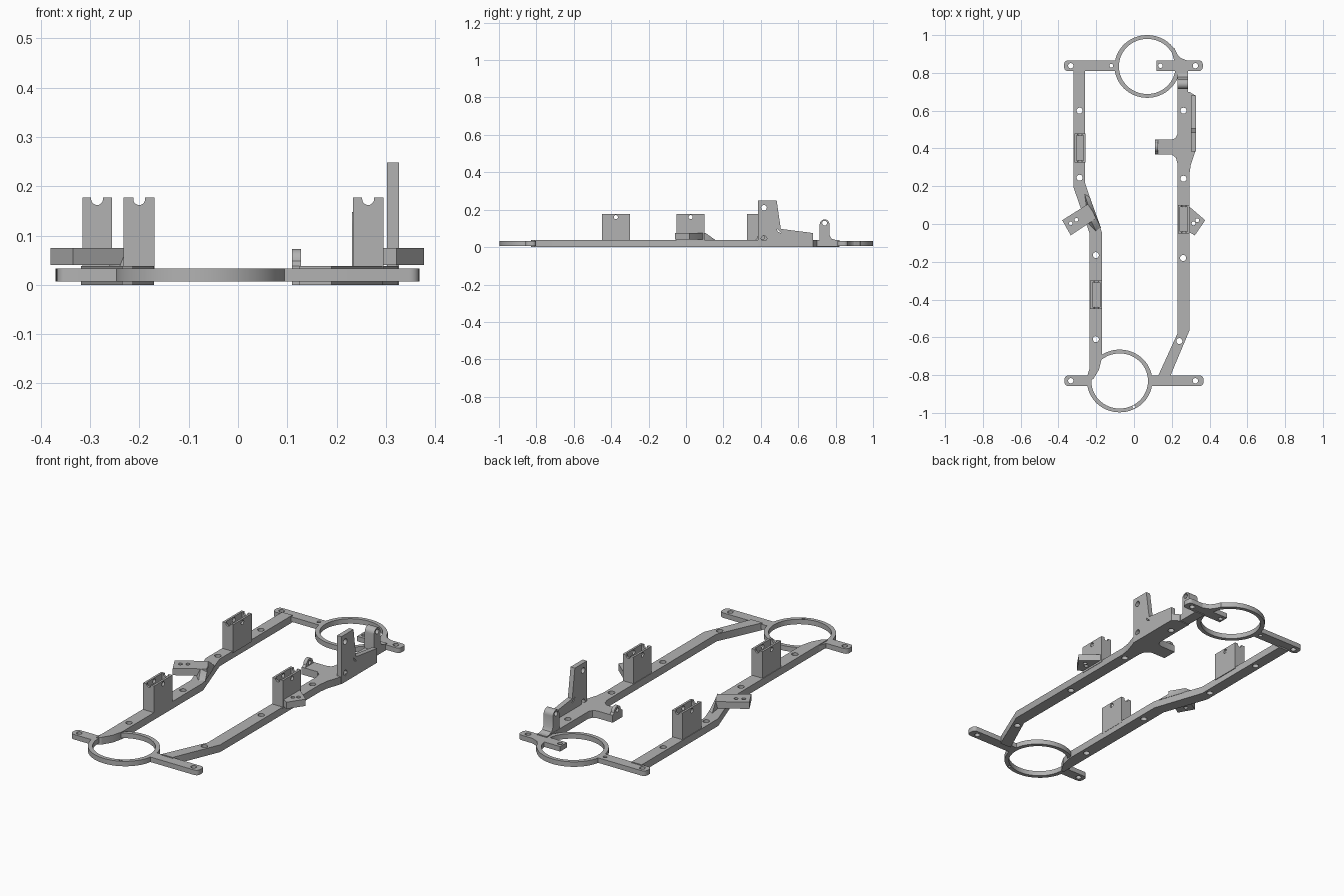
import bpy, bmesh, math
from mathutils import Matrix

cube = bpy.data.objects.get("Cube")
if cube:
    bpy.data.objects.remove(cube)

grey = bpy.data.materials.new("plain grey")
grey.use_nodes = True
colour = (0.45, 0.45, 0.45, 1)
grey.diffuse_color = colour
grey.node_tree.nodes["Principled BSDF"].inputs["Base Color"].default_value = colour

TOP = 0.038           # top of the rails
RING_Z = (0.007, 0.033)
# Profile planes: columns are the world directions of profile x, profile y, depth
AXES = {
    "XY": Matrix(((1, 0, 0), (0, 1, 0), (0, 0, 1))),
    "YZ": Matrix(((0, 0, 1), (1, 0, 0), (0, 1, 0))),
    "XZ": Matrix(((1, 0, 0), (0, 0, -1), (0, 1, 0))),
}


def finish(name, mesh):
    mesh.materials.clear()
    mesh.materials.append(grey)
    obj = bpy.data.objects.new(name, mesh)
    bpy.context.collection.objects.link(obj)
    bpy.ops.object.select_all(action='DESELECT')
    obj.select_set(True)
    bpy.context.view_layer.objects.active = obj
    bpy.ops.object.shade_smooth_by_angle(angle=math.radians(30))
    return obj


def arc(cx, cy, rx, ry, a0, a1, n):
    steps = [math.radians(a0 + (a1 - a0) * i / n) for i in range(n + 1)]
    return [(cx + rx * math.cos(a), cy + ry * math.sin(a)) for a in steps]


def oval(cx, cy, rx, ry=None, n=20):
    return arc(cx, cy, rx, ry or rx, 0, 360, n)[:-1]


def plate(name, outline, d0, d1, holes=(), plane="XY"):
    """Extrude an outline with openings between two depths."""
    curve = bpy.data.curves.new(name, 'CURVE')
    curve.dimensions = '2D'
    curve.fill_mode = 'BOTH'
    curve.extrude = (d1 - d0) / 2
    for loop in [outline, *holes]:
        spline = curve.splines.new('POLY')
        spline.points.add(len(loop) - 1)
        for point, (u, v) in zip(spline.points, loop):
            point.co = (u, v, 0, 1)
        spline.use_cyclic_u = True
    temp = bpy.data.objects.new(name, curve)
    bpy.context.collection.objects.link(temp)
    graph = bpy.context.evaluated_depsgraph_get()
    mesh = bpy.data.meshes.new_from_object(temp.evaluated_get(graph))
    bpy.data.objects.remove(temp)
    bm = bmesh.new()
    bm.from_mesh(mesh)
    depth = -(d0 + d1) / 2 if plane == "XZ" else (d0 + d1) / 2
    bm.transform(AXES[plane].to_4x4() @ Matrix.Translation((0, 0, depth)))
    bmesh.ops.remove_doubles(bm, verts=bm.verts, dist=1e-5)
    bmesh.ops.recalc_face_normals(bm, faces=bm.faces)
    bm.to_mesh(mesh)
    bm.free()
    return finish(name, mesh)


def rect(x0, x1, y0, y1):
    return [(x0, y0), (x1, y0), (x1, y1), (x0, y1)]


def hull(name, points):
    bm = bmesh.new()
    for p in points:
        bm.verts.new(p)
    bmesh.ops.convex_hull(bm, input=bm.verts)
    mesh = bpy.data.meshes.new(name)
    bm.to_mesh(mesh)
    bm.free()
    return finish(name, mesh)


def tab(name, root, tip, y, holes):
    """Flat mounting tab with rounded corners at the tip."""
    s, r, h = (1 if tip > root else -1), 0.02, 0.028
    corner = arc(0, 0, r, r, 0, 90, 5)
    upper = [(tip - s * r + s * u, y + h - r + v) for u, v in corner]
    lower = [(u, 2 * y - v) for u, v in reversed(upper)]
    plate(name, [(root, y - h)] + lower + upper + [(root, y + h)], *RING_Z,
          [oval(x, y, size) for x, size in holes])


# Rings and mounting tabs
for name, x, y in (("front", -0.076, -0.831), ("back", 0.07, 0.834)):
    holes = [oval(x, y, 0.15, 0.146, 64)]
    if name == "front":
        holes.append(oval(0, -0.968, 0.008, n=12))
    plate(name + "_ring", oval(x, y, 0.173, 0.166, 64), *RING_Z, holes)
tab("front_right_tab", -0.235, -0.368, -0.83, [(-0.335, 0.014)])
tab("front_left_tab", 0.08, 0.368, -0.83, [(0.325, 0.014)])
tab("back_right_tab", -0.085, -0.37, 0.838, [(-0.335, 0.014), (-0.12, 0.01)])
tab("back_left_tab", 0.12, 0.364, 0.838, [(0.325, 0.014), (0.14, 0.012)])
plate("back_tab_fillet", [(0.19, 0.945), (0.215, 0.93), (0.228, 0.9), (0.245, 0.88),
                          (0.28, 0.866), (0.28, 0.81), (0.235, 0.81), (0.22, 0.84)], *RING_Z)

# Side rails
plate("right_rail", [(-0.319, 0.82), (-0.319, 0.19), (-0.235, -0.05), (-0.235, -0.83),
                     (-0.215, -0.82), (-0.185, -0.77), (-0.17, -0.71), (-0.17, -0.045),
                     (-0.26, 0.22), (-0.26, 0.82)], 0, TOP,
      [oval(x, y, 0.016) for x, y in
       ((-0.288, 0.6), (-0.288, 0.245), (-0.202, -0.165), (-0.202, -0.61))])
plate("left_rail", [(0.23, 0.7), (0.23, 0.475), (0.22, 0.455), (0.2, 0.447), (0.11, 0.447),
                    (0.11, 0.368), (0.2, 0.368), (0.222, 0.35), (0.23, 0.32), (0.23, -0.58),
                    (0.125, -0.81), (0.19, -0.81), (0.293, -0.565), (0.293, 0.26),
                    (0.3, 0.31), (0.325, 0.385), (0.325, 0.68), (0.293, 0.7)], 0, TOP,
      [oval(x, y, 0.016) for x, y in
       ((0.262, 0.6), (0.262, 0.24), (0.26, -0.18), (0.24, -0.62))])
plate("left_rail_end", rect(0.23, 0.285, 0.69, 0.82), 0.003, TOP)


# Hollow-topped posts with side holes and notched end walls
def post(name, x0, x1, y0, y1):
    top, floor, wall = 0.177, 0.135, 0.011
    mid_x, mid_y = (x0 + x1) / 2, (y0 + y1) / 2
    plate(name + "_core", rect(x0 + wall, x1 - wall, y0, y1), 0.03, floor)
    for side, a in (("right", x0), ("left", x1 - wall)):
        plate(f"{name}_{side}_wall", rect(y0, y1, 0.03, top), a, a + wall,
              [oval(mid_y, 0.16, 0.011)], "YZ")
    notch = arc(mid_x, top - 0.003, 0.012, 0.012, 360, 180, 10)
    outline = [(x0 + wall, floor), (x1 - wall, floor), (x1 - wall, top),
               (mid_x + 0.012, top)] + notch + [(mid_x - 0.012, top), (x0 + wall, top)]
    for end, a in (("front", y0), ("back", y1 - wall)):
        plate(f"{name}_{end}_wall", outline, a, a + wall, plane="XZ")


post("back_right_post", -0.316, -0.256, 0.325, 0.48)
post("front_right_post", -0.232, -0.169, -0.45, -0.3)
post("left_post", 0.233, 0.295, -0.05, 0.1)

# Angled arms at the middle, with the ramp joining the right one to its rail
ARM_Z = (0.04, 0.075)
plate("right_arm", [(-0.38, 0.02), (-0.245, 0.105), (-0.2, 0.03), (-0.335, -0.06)], *ARM_Z,
      [oval(-0.335, 0.003, 0.01), oval(-0.305, 0.022, 0.01)])
hull("right_arm_ramp", [(-0.245, 0.105, 0.075), (-0.225, 0.012, 0.075), (-0.215, 0.06, 0.072),
                        (-0.25, 0.105, 0.04), (-0.24, 0.0, 0.036), (-0.262, 0.16, 0.036),
                        (-0.235, 0.145, 0.036), (-0.175, -0.02, 0.036), (-0.2, -0.04, 0.036)])
plate("left_arm", [(0.285, 0.095), (0.295, 0.09), (0.377, 0.02), (0.322, -0.06),
                   (0.285, -0.04)], *ARM_Z, [oval(0.315, 0.003, 0.01), oval(0.335, 0.02, 0.01)])

# Tall upright with its low wall
fillet = [(0.51 + u, 0.1 + v) for u, v in arc(0, 0, 0.025, 0.025, 180, 270, 6)]
plate("tall_upright", [(0.385, 0.0), (0.68, 0.0), (0.68, 0.075)] + fillet +
      [(0.485, 0.248), (0.385, 0.248)], 0.302, 0.327,
      [oval(0.417, 0.21, 0.015), oval(0.417, 0.046, 0.015)], "YZ")

# Small upright on the inner arm
plate("inner_upright", [(0.37, 0.01), (0.445, 0.01), (0.445, 0.038)] +
      arc(0.408, 0.048, 0.027, 0.025, 0, 180, 12) + [(0.37, 0.038)], 0.11, 0.128,
      [oval(0.408, 0.052, 0.011)], "YZ")

# Round-topped bracket near the back
plate("back_bracket", [(0.715, 0.02), (0.805, 0.02), (0.8, 0.038), (0.778, 0.045),
                       (0.767, 0.065)] + arc(0.741, 0.122, 0.026, 0.026, 0, 180, 14),
      0.231, 0.285, [oval(0.741, 0.128, 0.013)], "YZ")
